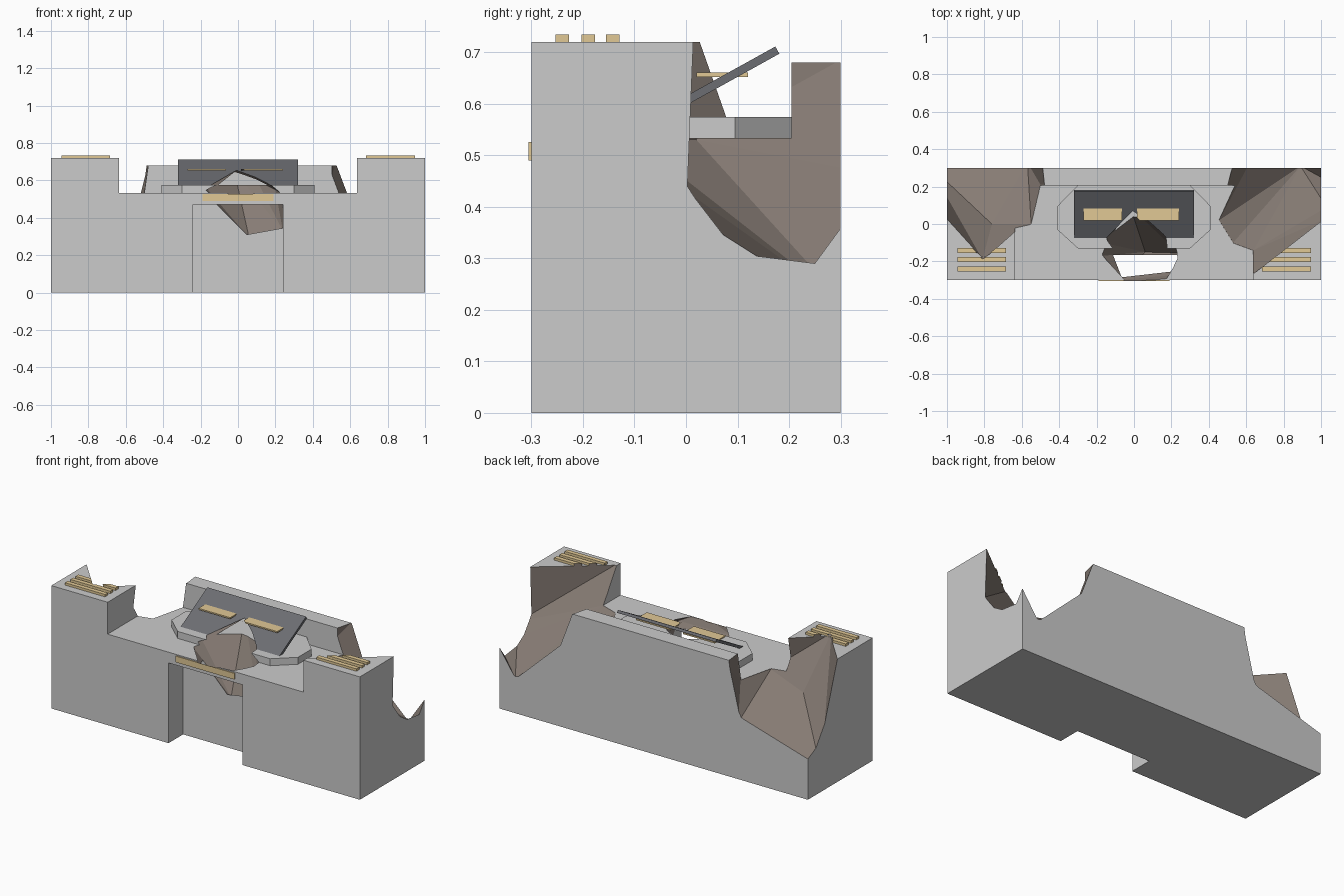
import bpy, bmesh, math
from mathutils import Matrix

if "Cube" in bpy.data.objects:
    bpy.data.objects.remove(bpy.data.objects["Cube"])


def material(name, rgb):
    m = bpy.data.materials.new(name)
    m.diffuse_color = (*rgb, 1)
    m.use_nodes = True
    m.node_tree.nodes["Principled BSDF"].inputs["Base Color"].default_value = m.diffuse_color
    return m


BROWN = material("broken_core", (0.24, 0.20, 0.175))
GOLD = material("brass", (0.75, 0.58, 0.30))
DARK = material("dark_glass", (0.15, 0.155, 0.17))


def finish(name, bm, mat=None, index=0):
    # slot 0 is the surface, slot 1 the broken core left by the damage cutters
    me = bpy.data.meshes.new(name)
    bmesh.ops.recalc_face_normals(bm, faces=bm.faces)
    for f in bm.faces:
        f.material_index = index
    bm.to_mesh(me)
    bm.free()
    me.materials.append(mat)
    me.materials.append(BROWN)
    ob = bpy.data.objects.new(name, me)
    bpy.context.collection.objects.link(ob)
    return ob


def box(name, x0, x1, y0, y1, z0, z1, mat=None):
    bm = bmesh.new()
    s = Matrix.Diagonal((x1 - x0, y1 - y0, z1 - z0, 1))
    t = Matrix.Translation(((x0 + x1) / 2, (y0 + y1) / 2, (z0 + z1) / 2))
    bmesh.ops.create_cube(bm, size=1, matrix=t @ s)
    return finish(name, bm, mat)


def chunk(name, points):
    # faceted convex cutter
    bm = bmesh.new()
    for p in points:
        bm.verts.new(p)
    res = bmesh.ops.convex_hull(bm, input=bm.verts)
    loose = [v for v in bm.verts if not v.link_faces]
    bmesh.ops.delete(bm, geom=loose, context='VERTS')
    ob = finish(name, bm, None, 1)
    ob.hide_render = True
    return ob


def cut(ob, *cutters):
    for c in cutters:
        m = ob.modifiers.new("cut", 'BOOLEAN')
        m.operation, m.solver, m.object = 'DIFFERENCE', 'EXACT', c
        m.material_mode = 'INDEX'
    bpy.context.view_layer.update()
    dg = bpy.context.evaluated_depsgraph_get()
    me = bpy.data.meshes.new_from_object(ob.evaluated_get(dg))
    ob.modifiers.clear()
    ob.data = me


# damage cutters: rear left, rear right, front centre
left_break = chunk("left_break_cutter", [
    (-.81, -.19, .74), (-1.2, .24, .74), (-.64, -.04, .74), (-.47, .21, .74),
    (-.49, .4, .74), (-1.2, .4, .74), (-.55, 0, .53), (-.5, .21, .53),
    (-.57, .33, .35), (-.78, .32, .34), (-.76, 0, .45), (-1.1, .32, .20),
    (-1, .09, .58)])
right_break = chunk("right_break_cutter", [
    (.62, -.28, .74), (1.2, .17, .74), (.52, .1, .74), (.5, .2, .74),
    (.55, .4, .74), (1.12, .45, .74), (.455, .02, .53), (.53, -.1, .53),
    (.64, -.14, .53), (.62, .33, .47), (.89, .31, .21), (1, .3, .48),
    (1, .25, .29), (1.03, .09, .33), (1.05, .04, .40)])
front_break = chunk("front_break_cutter", [
    (-.02, .09, .65), (.05, -.02, .67), (-.17, -.1, .56), (-.17, -.17, .53),
    (-.08, -.3, .49), (-.02, -.31, .56), (.12, -.31, .56), (.24, -.27, .50),
    (.25, -.2, .52), (.2, -.07, .55), (.22, -.12, .42), (.06, -.15, .29),
    (.24, -.155, .33), (.1, .02, .6)])

# console body: block with sunken deck, lower rear wall and knee niche
body = box("console_body", -1, 1, -.3, .3, 0, .72)
recess = [box("deck_cutter", -.635, .635, -.4, .205, .533, .9),
          box("rear_wall_cutter", -.635, .635, .15, .4, .68, .9),
          box("niche_cutter", -.24, .24, -.4, -.165, -.1, .47)]
cut(body, *recess)
cut(body, left_break, right_break, front_break)

# octagonal plinth on the deck
bm = bmesh.new()
outline = [(-.3, -.13), (.3, -.13), (.41, -.03), (.41, .095),
           (.3, .207), (-.3, .207), (-.41, .095), (-.41, -.03)]
face = bm.faces.new([bm.verts.new((x, y, .53)) for x, y in outline])
ext = bmesh.ops.extrude_face_region(bm, geom=[face])
bmesh.ops.translate(bm, vec=(0, 0, .044),
                    verts=[v for v in ext["geom"] if isinstance(v, bmesh.types.BMVert)])
plinth = finish("plinth", bm)
cut(plinth, front_break)

# tilted screen
screen = box("screen", -.32, .32, -.142, .142, -.008, .008, DARK)
screen.data.transform(Matrix.Translation((0, .053, .635)) @ Matrix.Rotation(math.radians(29), 4, 'X'))
cut(screen, front_break)

# level brass plates set through the screen
for side, x0, x1 in (("left", -.27, -.065), ("right", .015, .24)):
    plate = box("screen_plate_" + side, x0, x1, .02, .12, .652, .66, GOLD)
    cut(plate, front_break)

# brass vent strips on the towers
for side, x0, x1, breaker in (("left", -.945, -.685, left_break),
                              ("right", .685, .945, right_break)):
    for i, y in enumerate((-.24, -.19, -.142)):
        bar = box(f"vent_strip_{side}_{i + 1}", x0, x1, y - .013, y + .013, .715, .734, GOLD)
        cut(bar, breaker)

# brass strip on the front fascia
strip = box("fascia_strip", -.19, .19, -.306, -.28, .49, .526, GOLD)
cut(strip, front_break)

# remove helpers
for ob in [left_break, right_break, front_break, *recess]:
    bpy.data.objects.remove(ob)
